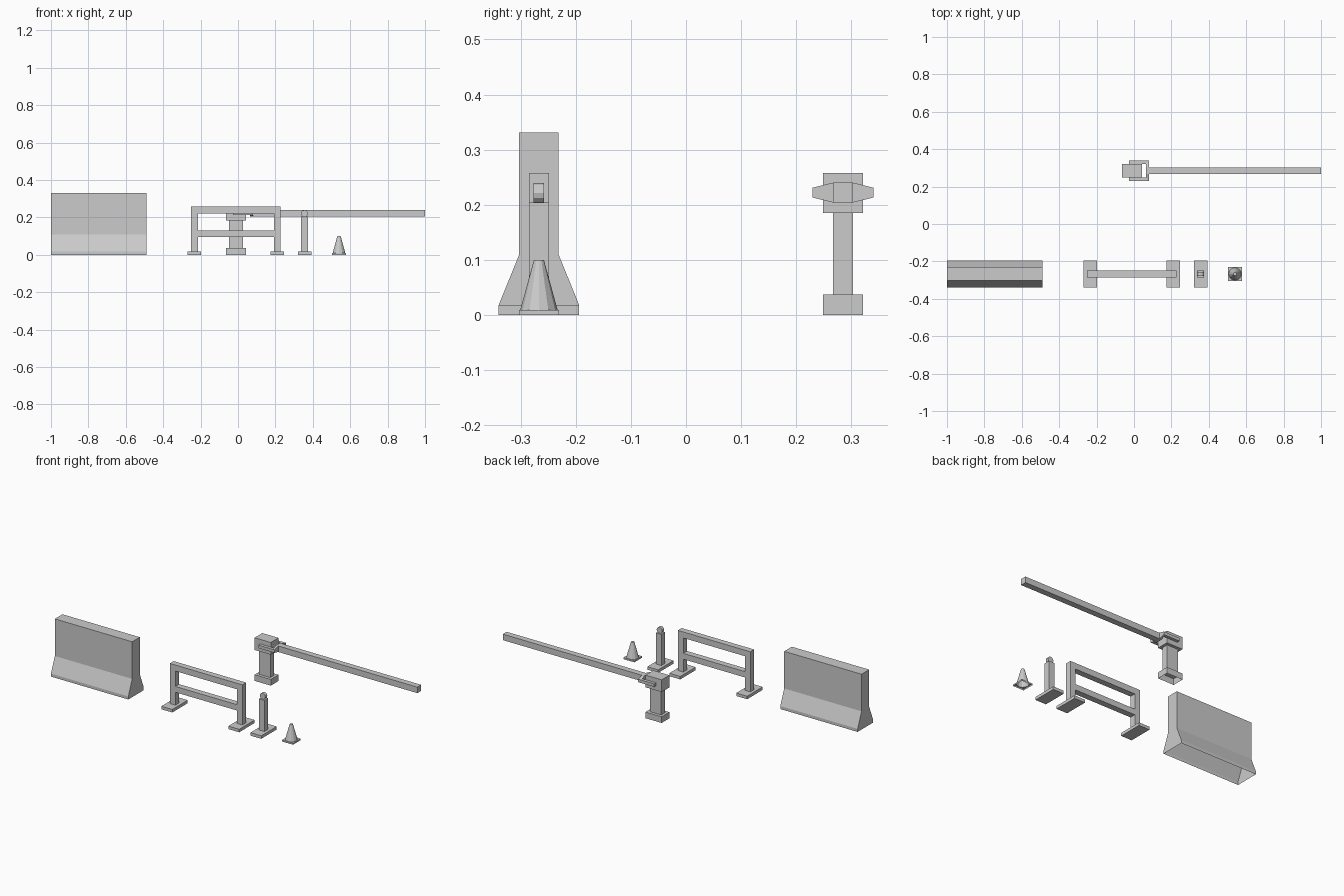
import bpy, bmesh, math
from mathutils import Matrix, Vector

if "Cube" in bpy.data.objects:
    bpy.data.objects.remove(bpy.data.objects["Cube"])

Y_ROW, Y_GATE = -0.267, 0.285


def finish(name, bm):
    bmesh.ops.recalc_face_normals(bm, faces=bm.faces[:])
    me = bpy.data.meshes.new(name)
    bm.to_mesh(me)
    bm.free()
    ob = bpy.data.objects.new(name, me)
    bpy.context.collection.objects.link(ob)
    return ob


def add_box(bm, x, y, z, open_bottom=False):
    size = [b - a for a, b in (x, y, z)]
    mid = [(a + b) / 2 for a, b in (x, y, z)]
    m = Matrix.Translation(mid) @ Matrix.Diagonal((*size, 1))
    verts = bmesh.ops.create_cube(bm, size=1, matrix=m)["verts"]
    if open_bottom:
        low = [v for v in verts if abs(v.co.z - z[0]) < 1e-5]
        bottom = [f for f in low[0].link_faces if all(v in low for v in f.verts)]
        bmesh.ops.delete(bm, geom=bottom, context='FACES_ONLY')


def boxes(name, *specs):
    bm = bmesh.new()
    for s in specs:
        add_box(bm, *s)
    return finish(name, bm)


def span(c, half):
    return (c - half, c + half)


def loft(bm, rings):
    rows = [[bm.verts.new(p) for p in r] for r in rings]
    n = len(rows[0])
    for a, b in zip(rows, rows[1:]):
        for i in range(n):
            bm.faces.new((a[i], a[(i + 1) % n], b[(i + 1) % n], b[i]))
    return rows


# Concrete barrier: flared profile, hollow underneath
bm = bmesh.new()
half = [(0.073, 0.0), (0.073, 0.018), (0.036, 0.109), (0.036, 0.331)]
profile = half + [(-y, z) for y, z in reversed(half)]
ends = [[bm.verts.new((x, Y_ROW + y, z)) for y, z in profile] for x in (-1.0, -0.488)]
for i in range(len(profile) - 1):
    bm.faces.new((ends[0][i], ends[0][i + 1], ends[1][i + 1], ends[1][i]))
for e in ends:
    bm.faces.new(e)
finish("concrete_barrier", bm)

# Fence: two posts on feet with two rails
rail_y = span(Y_ROW, 0.018)
foot_y = span(Y_ROW, 0.073)
for side, x in (("left", -0.233), ("right", 0.210)):
    boxes("fence_post_" + side, (span(x, 0.018), rail_y, (0.018, 0.258)))
    boxes("fence_foot_" + side, (span(x, 0.036), foot_y, (0, 0.018)))
for level, z in (("top", (0.222, 0.258)), ("middle", (0.095, 0.130))):
    boxes("fence_rail_" + level, ((-0.215, 0.192), rail_y, z))

# Bollard with a round reflector on top
X_BOL = 0.356
boxes("bollard_foot", (span(X_BOL, 0.036), foot_y, (0, 0.018)))
boxes("bollard_post", (span(X_BOL, 0.018), rail_y, (0.018, 0.204)))
bm = bmesh.new()
bmesh.ops.create_cone(bm, cap_ends=True, segments=12, radius1=0.0185, radius2=0.0185, depth=0.019,
                      matrix=Matrix.Translation((X_BOL, Y_ROW, 0.221)) @ Matrix.Rotation(math.pi / 2, 4, 'X'))
finish("bollard_reflector", bm)

# Traffic cone: hollow shell on a thin square skirt
bm = bmesh.new()
X_CONE, SIDES = 0.540, 12


def circle(r, z):
    return [(X_CONE + r * math.cos(2 * math.pi * i / SIDES),
             Y_ROW + r * math.sin(2 * math.pi * i / SIDES), z) for i in range(SIDES)]


def square(h, z):
    # square outline sampled at the same angles as the cone, plus snapped corners
    pts = []
    for i in range(SIDES):
        a = 2 * math.pi * i / SIDES
        c, s = math.cos(a), math.sin(a)
        k = h / max(abs(c), abs(s))
        if abs(abs(c) - abs(s)) < 0.4:
            x, y = math.copysign(h, c), math.copysign(h, s)
            if abs(c) < abs(s):
                x, y = c * k, s * k
        else:
            x, y = c * k, s * k
        pts.append((X_CONE + x, Y_ROW + y, z))
    return pts


def corner_square(h, z):
    # three points per side, starting at the middle of the +x side
    p = []
    for q in range(4):
        rot = Matrix.Rotation(q * math.pi / 2, 3, 'Z')
        for v in ((h, 0, 0), (h, h, 0), (h * 0.5, h, 0)):
            p.append(Vector((X_CONE, Y_ROW, z)) + rot @ Vector(v))
    return p


rows = loft(bm, [corner_square(0.0365, 0), corner_square(0.0365, 0.009),
                 circle(0.034, 0.009), circle(0.009, 0.100)])
bm.faces.new(rows[-1])
finish("traffic_cone", bm)

# Gate housing: open base, column and head
boxes("gate_base", ((-0.064, 0.043), span(Y_GATE, 0.0365), (0, 0.037), True))
boxes("gate_column", ((-0.048, 0.027), span(Y_GATE, 0.0185), (0.037, 0.185)))
boxes("gate_head", ((-0.064, 0.043), span(Y_GATE, 0.0365), (0.185, 0.258)))

# Gate bracket: U-shaped fork that thickens towards the arm
bm = bmesh.new()
# outer (x, y), inner (x, y), half height
sections = [((-0.027, 0.055), (-0.027, 0.037), 0.009),
            ((0.080, 0.055), (0.064, 0.037), 0.009),
            ((0.080, 0.018), (0.064, 0.018), 0.018)]
sections += [((o[0], -o[1]), (i[0], -i[1]), h) for o, i, h in reversed(sections)]
rows = loft(bm, [[(p[0], Y_GATE + p[1], 0.222 + s * h)
                  for p, s in ((o, -1), (o, 1), (i, 1), (i, -1))] for o, i, h in sections])
bm.faces.new(rows[0])
bm.faces.new(rows[-1])
finish("gate_bracket", bm)

# Gate arm
boxes("gate_arm", ((0.080, 1.0), span(Y_GATE, 0.018), (0.204, 0.240)))
